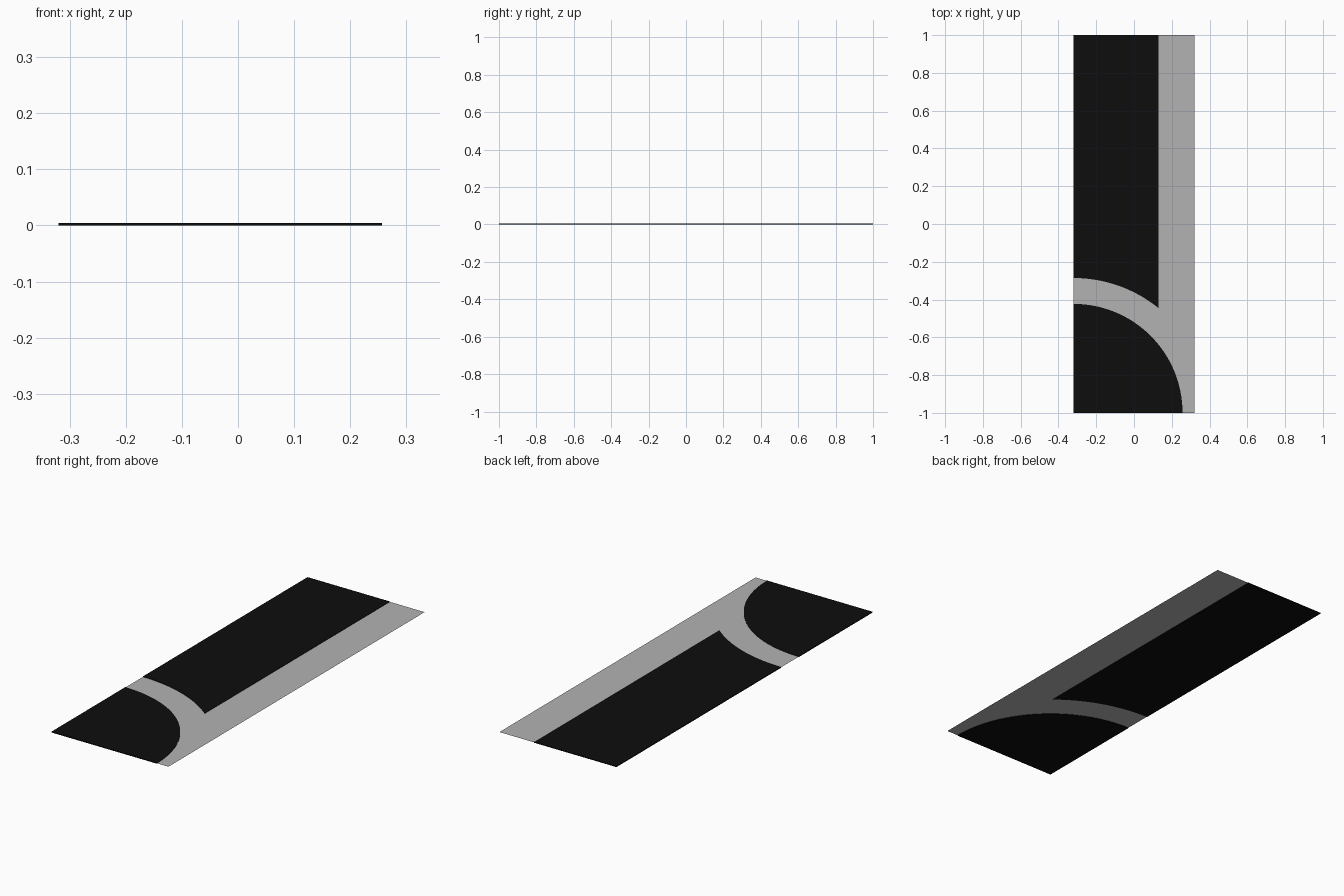
import bpy, bmesh, math

if "Cube" in bpy.data.objects:
    bpy.data.objects.remove(bpy.data.objects["Cube"])

W, L, T = 0.32, 1.0, 0.004      # half width, half length, panel thickness
R_IN, R_OUT = 0.577, 0.714      # quarter-circle radii about the front left corner


def material(name, v):
    m = bpy.data.materials.new(name)
    m.diffuse_color = (v, v, v, 1)
    m.use_nodes = True
    m.node_tree.nodes["Principled BSDF"].inputs["Base Color"].default_value = m.diffuse_color
    return m


def panel(name, outline, mat, z, thickness=0):
    """Flat outline, optionally extruded upwards."""
    bm = bmesh.new()
    face = bm.faces.new([bm.verts.new((x, y, z)) for x, y in outline])
    if thickness:
        top = bmesh.ops.extrude_face_region(bm, geom=[face], use_keep_orig=True)["geom"]
        bmesh.ops.translate(bm, vec=(0, 0, thickness),
                            verts=[g for g in top if isinstance(g, bmesh.types.BMVert)])
        bmesh.ops.recalc_face_normals(bm, faces=bm.faces)
    mesh = bpy.data.meshes.new(name)
    bm.to_mesh(mesh)
    bm.free()
    mesh.materials.append(mat)
    bpy.context.collection.objects.link(bpy.data.objects.new(name, mesh))


def arc(r, a0, a1, n=48):
    return [(-W + r * math.cos(a0 + (a1 - a0) * i / n),
             -L + r * math.sin(a0 + (a1 - a0) * i / n)) for i in range(n + 1)]


black = material("black", 0.004)
grey = material("grey", 0.45)

# Grey sheet running through the middle of the black panels
panel("grey_sheet", [(-W, -L), (W, -L), (W, L), (-W, L)], grey, T / 2)

# Quarter disc at the front left corner
panel("quarter_disc", [(-W, -L)] + arc(R_IN, 0, math.pi / 2), black, 0, T)

# Long panel with a concentric curved front edge
edge_x = 0.13
start = math.acos((edge_x + W) / R_OUT)
panel("long_panel", arc(R_OUT, math.pi / 2, start) + [(edge_x, L), (-W, L)], black, 0, T)
